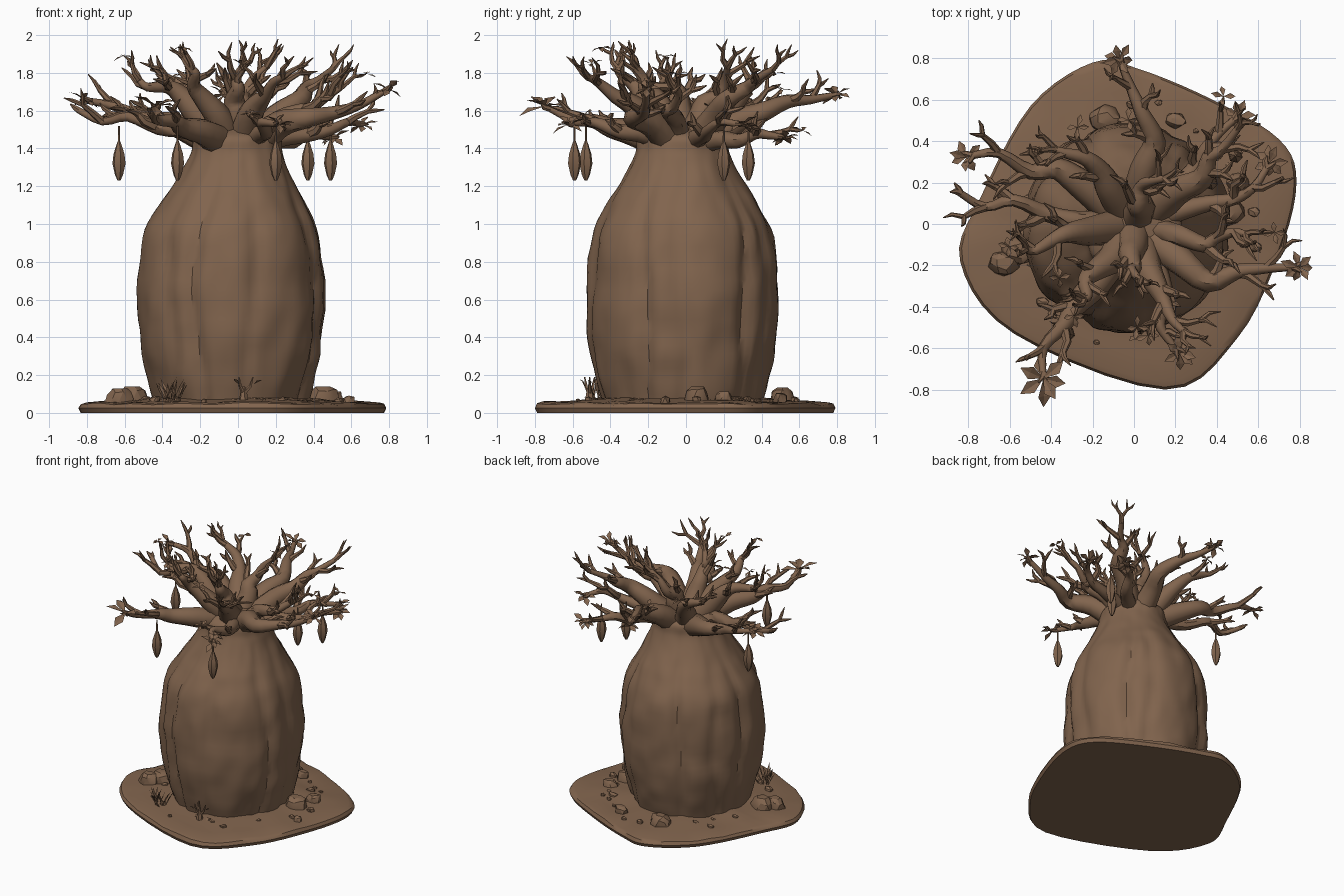
import bpy, bmesh, math, random
from mathutils import Vector, Quaternion, noise

if "Cube" in bpy.data.objects:
    bpy.data.objects.remove(bpy.data.objects["Cube"])

random.seed(11)
bark = bpy.data.materials.new("bark_brown")
bark.diffuse_color = (0.22, 0.128, 0.075, 1)
bark.use_nodes = True
bark.node_tree.nodes["Principled BSDF"].inputs["Base Color"].default_value = bark.diffuse_color
U = random.uniform
TAU = 2 * math.pi
UP = Vector((0, 0, 1))


def finish(bm, name, angle=40):
    bmesh.ops.recalc_face_normals(bm, faces=bm.faces)
    me = bpy.data.meshes.new(name)
    bm.to_mesh(me)
    bm.free()
    me.materials.append(bark)
    ob = bpy.data.objects.new(name, me)
    bpy.context.collection.objects.link(ob)
    if angle:
        bpy.ops.object.select_all(action='DESELECT')
        ob.select_set(True)
        bpy.context.view_layer.objects.active = ob
        bpy.ops.object.shade_smooth_by_angle(angle=math.radians(angle))


def catmull(pts, steps, closed=False):
    """Smooth curve through points of any dimension."""
    pts = [Vector(p) for p in pts]
    n, out = len(pts), []
    get = (lambda i: pts[i % n]) if closed else (lambda i: pts[max(0, min(n - 1, i))])
    for i in range(n if closed else n - 1):
        a, b, c, d = (get(i + k) for k in (-1, 0, 1, 2))
        for s in range(steps):
            t = s / steps
            out.append(0.5 * (2 * b + (c - a) * t + (2 * a - 5 * b + 4 * c - d) * t * t
                              + (3 * b - a - 3 * c + d) * t ** 3))
    return out if closed else out + [pts[-1]]


def loft(bm, rings):
    rows = [[bm.verts.new(p) for p in r] for r in rings]
    for a, b in zip(rows, rows[1:]):
        for i in range(len(a)):
            j = (i + 1) % len(a)
            bm.faces.new((a[i], a[j], b[j], b[i]))
    bm.faces.new(rows[0])
    bm.faces.new(rows[-1])


def tube(bm, pts, radii, sides=7):
    pts = [Vector(p) for p in pts]
    rings, side, last = [], None, None
    for i, p in enumerate(pts):
        t = (pts[min(i + 1, len(pts) - 1)] - pts[max(i - 1, 0)]).normalized()
        side = t.orthogonal().normalized() if side is None else last.rotation_difference(t) @ side
        last = t
        rings.append([p + Quaternion(t, TAU * k / sides) @ side * radii[i] for k in range(sides)])
    loft(bm, rings)


def leaf(bm, base, d, length, width):
    d = d.normalized()
    s = d.cross(UP + Vector((U(-.5, .5), U(-.5, .5), 0))).normalized() * width
    n = s.cross(d).normalized() * width * 0.3
    mid = base + d * length * .6
    b, l, r, t, m = [bm.verts.new(p) for p in (base, mid + s + n, mid - s + n, base + d * length - n, mid)]
    for f in ((b, m, l), (l, m, t), (b, r, m), (r, t, m)):
        bm.faces.new(f)


def leaf_cluster(bm, p, size, count=7):
    for k in range(count):
        a = TAU * k / count + U(-.3, .3)
        leaf(bm, Vector(p), Vector((math.cos(a), math.sin(a), U(-.6, .7))), size * U(.8, 1.1), size * .24)


# ground slab: smoothed outline, rounded rim, gently bumpy top
outline = catmull([(-.2, .78), (.02, .75), (.38, .6), (.7, .41), (.785, .2), (.7, -.15), (.5, -.55),
                   (.15, -.8), (-.58, -.53), (-.84, -.18), (-.74, .13), (-.5, .57)], 5, True)
bm = bmesh.new()
rings = []
for s, z in ((.985, 0), (1, .025), (.985, .046), (.95, .054), (.8, .06), (.65, .068), (.5, .08), (.3, .08)):
    rings.append([Vector((p.x * s, p.y * s, z + (noise.noise((p.x * s * 6, p.y * s * 6, 1)) * .016 if z > .03 else 0)))
                  for p in outline])
loft(bm, rings)
finish(bm, "ground_slab")

# bottle trunk: (height, radius) profile with soft vertical lobes and bumps
profile = catmull([(.05, .405), (.2, .445), (.4, .482), (.65, .49), (.93, .465), (1.1, .385),
                   (1.2, .325), (1.3, .27), (1.38, .237), (1.46, .22), (1.51, .13)], 5)
grooves = [TAU * i / 10 + .2 * math.sin(i * 2.3) for i in range(10)]
bm = bmesh.new()
rings = []
for z, rad in profile:
    ring = []
    fade = max(0, min(1, (1.35 - z) / .4))
    for k in range(96):
        a = TAU * k / 96
        r = 1.012
        for i, g in enumerate(grooves):
            g += .06 * math.sin(z * 5 + i * 2)
            d = (a - g + math.pi) % TAU - math.pi
            r -= (.06 if i % 2 else .035) * math.exp(-(d / .085) ** 2) * (fade * .85 + .15)
        x, y = math.cos(a), math.sin(a)
        r += noise.noise((x * 2.5, y * 2.5, z * 4)) * .035 + noise.noise((x * 5, y * 5, z * 8)) * .02
        ring.append((-.005 - .03 * fade + rad * r * x, -.02 + (rad + .01) * r * y, z))
    rings.append(ring)
loft(bm, rings)
finish(bm, "trunk", 35)

# limbs: middle and end of each path; the root inside the crown follows by rule
limbs = [
    ((.1, .4, 1.59), (-.06, .77, 1.68)), ((-.38, .27, 1.54), (-.78, .33, 1.65)),
    ((-.42, .05, 1.51), (-.84, .15, 1.6)), ((-.29, -.4, 1.51), (-.44, -.72, 1.61)),
    ((.36, -.28, 1.56), (.77, -.21, 1.7)), ((.36, .1, 1.47), (.64, .27, 1.53)),
    ((.3, .28, 1.44), (.48, .5, 1.46)), ((.33, .22, 1.66), (.5, .46, 1.82)),
    ((.11, -.3, 1.64), (.24, -.52, 1.78)), ((-.02, -.15, 1.66), (.02, -.26, 1.83)),
    ((.02, .1, 1.64), (.15, .22, 1.83)), ((-.3, -.04, 1.68), (-.52, -.12, 1.76)),
    ((-.16, .25, 1.63), (-.38, .36, 1.77)), ((-.18, -.22, 1.66), (-.24, -.36, 1.82)),
    ((.15, -.35, 1.49), (.2, -.6, 1.53)), ((.34, -.1, 1.6), (.54, -.05, 1.72))]
bm, lv = bmesh.new(), bmesh.new()


def twig(p, d, length, r, depth):
    """Crooked antler-like branchlet that forks at its end."""
    d = d.normalized()
    d.z = min(d.z, (1.97 - p.z) / (length * 1.1))
    d.normalize()
    length = min(length, (1.98 - p.z) / max(d.z, .01)) if p.z < 1.96 else .02
    mid = p + d * length * .5 + Vector((U(-1, 1), U(-1, 1), U(-.6, .4))) * length * .16
    end = p + d * length
    tube(bm, [p, mid, end], [r, r * .8, r * .6 if depth else r * .2], 6)
    if depth:
        side = d.orthogonal().normalized()
        side.rotate(Quaternion(d, U(0, TAU)))
        for s in (-1, 1):
            twig(mid.lerp(end, .95), d + s * side * U(.45, .8) + UP * .2, length * U(.55, .8), r * .6, depth - 1)
    elif random.random() < .07:
        leaf_cluster(lv, end, .06, 4)


for j, (mid, end) in enumerate(limbs):
    mid, end = Vector(mid), Vector(end)
    low = mid.z < 1.6
    root = Vector((mid.x * .25, mid.y * .25, 1.42))
    wob = [Vector((U(-1, 1), U(-1, 1), U(-.7, .7))) * .045 for _ in range(3)]
    path = catmull([root, root.lerp(mid, .55) + UP * .02 + wob[2] * .5, mid, mid.lerp(end, .35) + wob[0],
                    mid.lerp(end, .7) + wob[1], end], 3)
    n = len(path) - 1
    r0 = .045 if j in (2, 5, 6, 14, 15) else .075
    tube(bm, path, [r0 * (1 - i / n) ** 1.4 + .017 for i in range(n + 1)], 8)
    for k, t in enumerate((.45, .62, .8)):
        i = int(t * n)
        tan = (path[i + 1] - path[i]).normalized()
        side = tan.cross(Vector((.1, .05, 1))).normalized() * (1 if (k + j) % 2 else -1)
        twig(path[i], tan * .7 + side * U(.5, .9) + UP * U(.1, .7 if low else .5),
             U(.11, .15) if j != 14 else .07, .03 - .004 * k, 1)
    tan = (path[-1] - path[-2]).normalized()
    for s in (-1, 1):
        twig(end, tan + s * tan.cross(Vector((.2, .3, 1))).normalized() * .5 + UP * (.1 if low else .5),
             .06 if low else .1, .018, 0 if low else 1)
    # leaf rosettes on the spreading limbs, largest at the front left
    if j in (0, 1, 3, 4, 5, 6, 14):
        leaf_cluster(lv, end + tan * .03, .135 if j == 3 else .09)
finish(bm, "branches", 45)
finish(lv, "leaves", 0)

# hanging pods
bm = bmesh.new()
for x, y in ((-.32, -.53), (-.63, .14), (.37, .2), (.49, .33), (.2, -.59)):
    tube(bm, [(x, y, 1.23 + h) for h in (0, .03, .09, .14, .19, .21, .29)],
         [.008, .022, .036, .03, .014, .006, .005], 6)
finish(bm, "seed_pods", 30)

# boulders, then a random ring of pebbles: x, y, radius
bm = bmesh.new()
stones = [(-.56, -.13, .08), (-.63, -.19, .07), (.45, .06, .08), (.5, .2, .055), (-.14, .51, .075), (.2, .5, .045)]
for k in range(26):
    a, q = U(0, TAU), U(.47, .6)
    stones.append((q * math.cos(a), q * math.sin(a), U(.015, .032)))
for x, y, r in stones:
    vs = bmesh.ops.create_icosphere(bm, subdivisions=2 if r > .035 else 1, radius=1)['verts']
    for v in vs:
        c = v.co * (1 + .3 * noise.noise(v.co * 1.3 + Vector((x * 20, y * 20, 0))))
        v.co = Vector((x + c.x * r * 1.1, y + c.y * r * .85, .06 + max(-.3, min(c.z + c.x * .15, .7)) * r * 1.4))
finish(bm, "rocks", 25)

# grass tuft beside the trunk
bm = bmesh.new()
for k in range(18):
    a = U(0, TAU)
    leaf(bm, Vector((-.35 + U(-.04, .04), -.46 + U(-.04, .04), .06)),
         Vector((math.cos(a) * .5, math.sin(a) * .5, 1)), U(.08, .15), .008)
finish(bm, "grass_tuft", 0)

# little dry sprout in front
bm = bmesh.new()
foot = Vector((.03, -.51, .06))
tube(bm, [foot, foot + UP * .04, foot + UP * .08], [.025, .02, .008], 6)
for k in range(3):
    d = Vector((math.cos(k * 2.1), math.sin(k * 2.1) * .6, 0)) * .05
    tube(bm, [foot + UP * .04, foot + d * .7 + UP * .08, foot + d + UP * .13], [.012, .009, .003], 5)
    leaf(bm, foot + d + UP * .09, d * 10 + UP * .3, .05, .012)
finish(bm, "sprout", 45)
